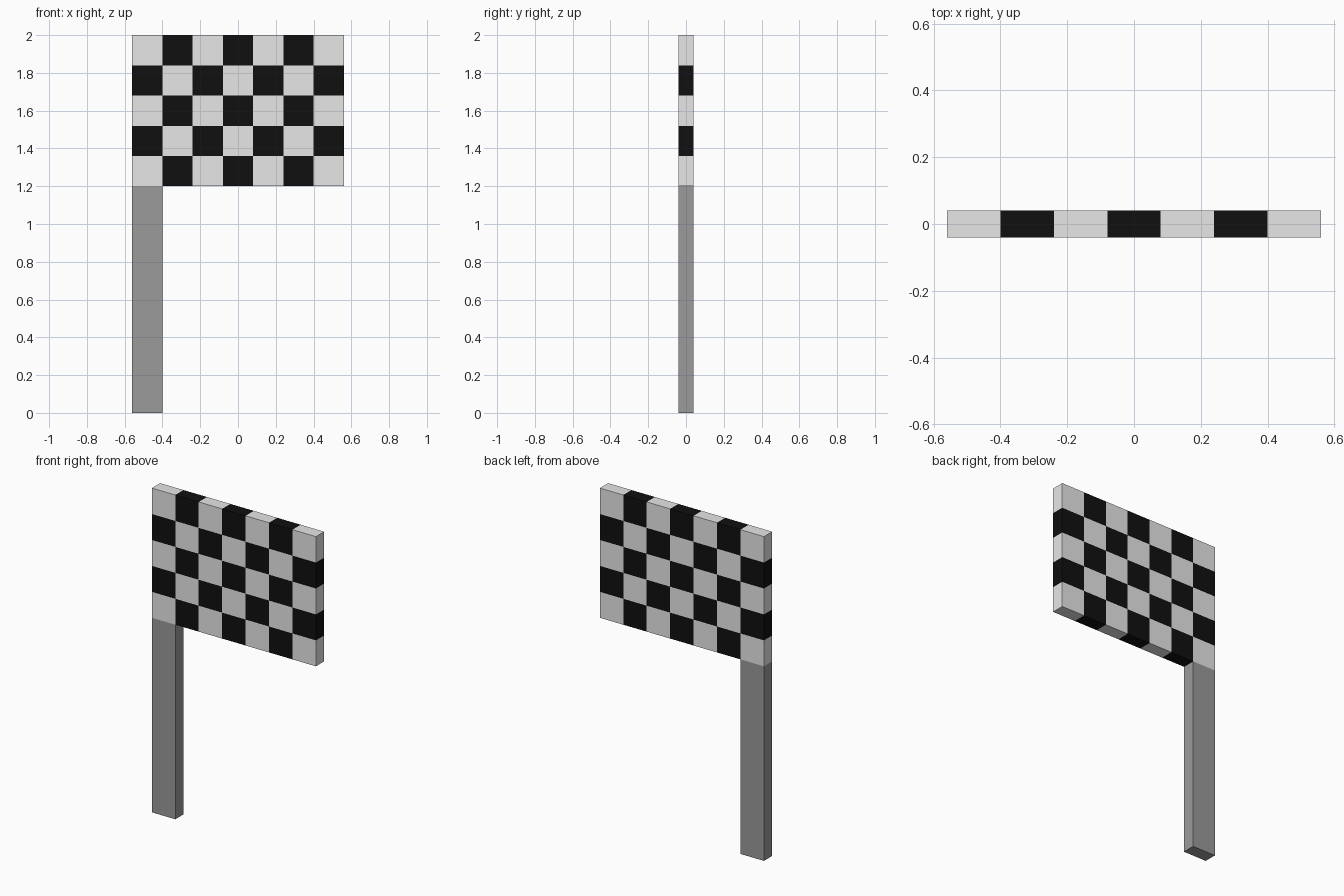
import bpy, bmesh, math
from mathutils import Matrix, Vector

if "Cube" in bpy.data.objects:
    bpy.data.objects.remove(bpy.data.objects["Cube"])

CELL, DEPTH = 0.16, 0.08
COLS, ROWS = 7, 5
LEFT, BOTTOM, TOP = -0.56, 1.2, 2.0


def material(name, value):
    m = bpy.data.materials.new(name)
    m.diffuse_color = (value, value, value, 1)
    m.use_nodes = True
    m.node_tree.nodes["Principled BSDF"].inputs["Base Color"].default_value = m.diffuse_color
    return m


def box(bm, x0, x1, z0, z1):
    size = Matrix.Diagonal((x1 - x0, DEPTH, z1 - z0, 1))
    place = Matrix.Translation(((x0 + x1) / 2, 0, (z0 + z1) / 2))
    bmesh.ops.create_cube(bm, size=1, matrix=place @ size)


def finish(bm, name, mats):
    mesh = bpy.data.meshes.new(name)
    bm.to_mesh(mesh)
    bm.free()
    for m in mats:
        mesh.materials.append(m)
    ob = bpy.data.objects.new(name, mesh)
    bpy.context.collection.objects.link(ob)


white = material("white", 0.95)
black = material("black", 0.0052)
grey = material("grey", 0.328)

# Pole
bm = bmesh.new()
box(bm, LEFT, LEFT + CELL, 0, BOTTOM)
finish(bm, "pole", [grey])

# Flag: one slab cut into squares
bm = bmesh.new()
box(bm, LEFT, -LEFT, BOTTOM, TOP)
cuts = [(Vector((LEFT + i * CELL, 0, 0)), Vector((1, 0, 0))) for i in range(1, COLS)]
cuts += [(Vector((0, 0, BOTTOM + j * CELL)), Vector((0, 0, 1))) for j in range(1, ROWS)]
for co, no in cuts:
    bmesh.ops.bisect_plane(bm, geom=bm.verts[:] + bm.edges[:] + bm.faces[:],
                           plane_co=co, plane_no=no)

# Checker colouring, wrapping around the edges
for f in bm.faces:
    c = f.calc_center_median()
    col = min(max(math.floor((c.x - LEFT) / CELL), 0), COLS - 1)
    row = min(max(math.floor((c.z - BOTTOM) / CELL), 0), ROWS - 1)
    f.material_index = (col + row) % 2
finish(bm, "checkered_flag", [white, black])
